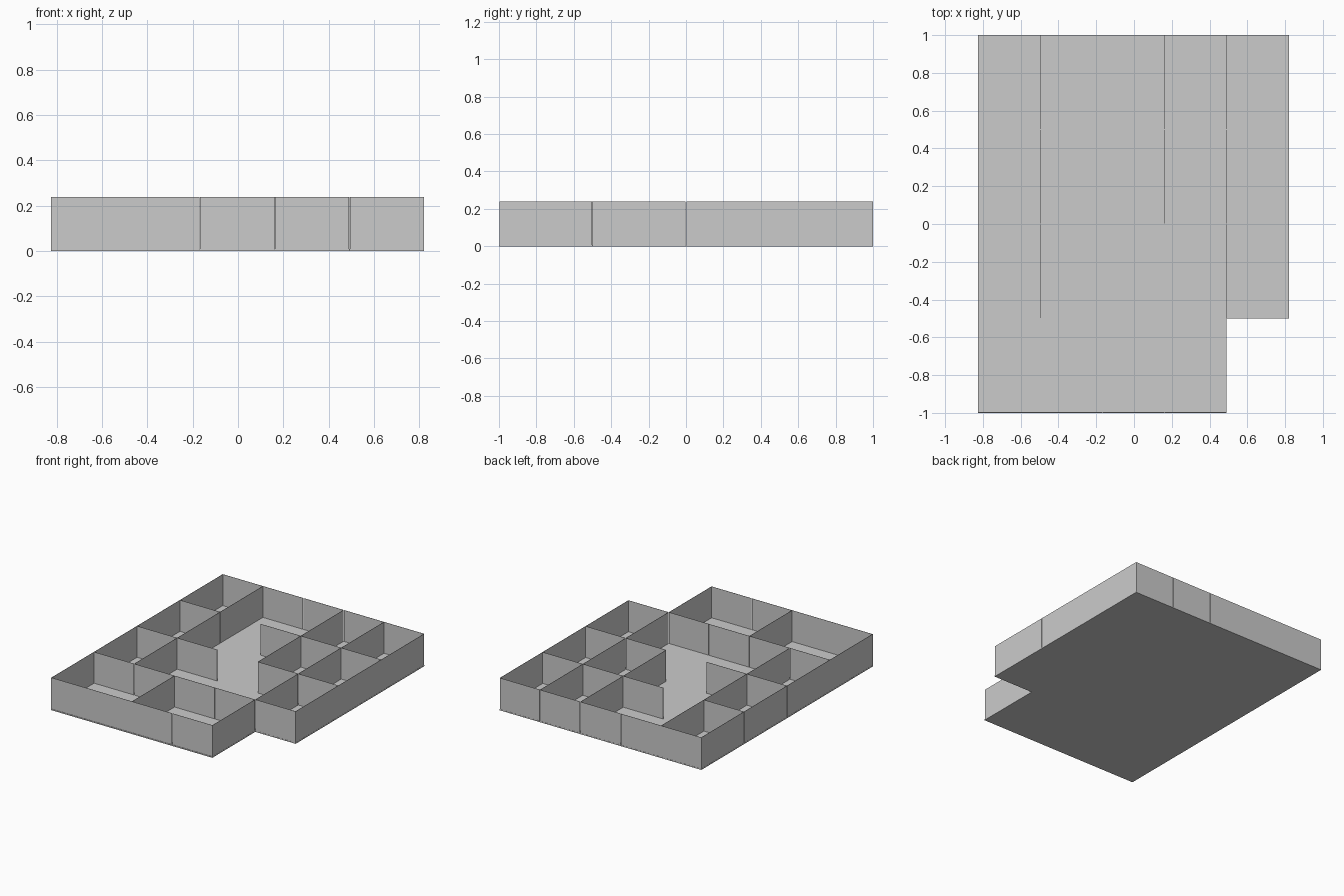
import bpy, bmesh

if "Cube" in bpy.data.objects:
    bpy.data.objects.remove(bpy.data.objects["Cube"])

X0, Y0 = -0.825, -1.0        # front left corner of the plan
CX, CY = 0.329, 0.5          # grid cell size
SLAB, TOP = 0.008, 0.238     # slab thickness, wall top
T, GAP, INSET = 0.002, 0.002, 0.004


def make_object(name, bm):
    bmesh.ops.recalc_face_normals(bm, faces=bm.faces)
    me = bpy.data.meshes.new(name)
    bm.to_mesh(me)
    bm.free()
    ob = bpy.data.objects.new(name, me)
    bpy.context.collection.objects.link(ob)
    return ob


def add_box(bm, lo, hi):
    r = bmesh.ops.create_cube(bm, size=1.0)
    for v in r["verts"]:
        v.co = [lo[k] + (v.co[k] + 0.5) * (hi[k] - lo[k]) for k in range(3)]


def add_wall(bm, axis, line, a, b, shift=0.0):
    """Thin panel on a grid line, from cell a to cell b."""
    if axis == "x":          # runs along x at row line
        y = Y0 + line * CY + shift
        add_box(bm, (X0 + a * CX + GAP, y - T / 2, SLAB), (X0 + b * CX - GAP, y + T / 2, TOP))
    else:                    # runs along y at column line
        x = X0 + line * CX + shift
        add_box(bm, (x - T / 2, Y0 + a * CY + GAP, SLAB), (x + T / 2, Y0 + b * CY - GAP, TOP))


def build_walls(name, runs):
    bm = bmesh.new()
    for run in runs:
        add_wall(bm, *run)
    return make_object(name, bm)


# floor slab with the notched front right corner
bm = bmesh.new()
plan = [(0, 0), (4, 0), (4, 1), (5, 1), (5, 4), (0, 4)]
face = bm.faces.new([bm.verts.new((min(X0 + i * CX, 0.825), Y0 + j * CY, 0)) for i, j in plan])
ext = bmesh.ops.extrude_face_region(bm, geom=[face])
for v in [g for g in ext["geom"] if isinstance(g, bmesh.types.BMVert)]:
    v.co.z = SLAB
make_object("floor_slab", bm)

# outer walls, set just inside the slab edge
s = INSET
build_walls("front_wall", [("x", 0, 0, 2, s), ("x", 0, 2, 3, s), ("x", 0, 3, 4, s)])
build_walls("notch_walls", [("y", 4, 0, 1, -T), ("x", 1, 4, 5, T)])
build_walls("right_wall", [("y", 5, 1, 2, -T), ("y", 5, 2, 4, -T)])
build_walls("back_wall", [("x", 4, 0, 2, -T), ("x", 4, 2, 3, -T),
                          ("x", 4, 3, 4, -T), ("x", 4, 4, 5, -T)])
build_walls("left_wall", [("y", 0, 0, 2, T), ("y", 0, 2, 3, T), ("y", 0, 3, 4, T)])

# partitions running left to right
build_walls("cross_partitions", [
    ("x", 1, 0, 1), ("x", 1, 1, 2), ("x", 1, 2, 3), ("x", 1, 3, 4),
    ("x", 2, 0, 1), ("x", 2, 1, 2), ("x", 2, 3, 4), ("x", 2, 4, 5),
    ("x", 3, 0, 1), ("x", 3, 2, 3), ("x", 3, 3, 4), ("x", 3, 4, 5)])

# partitions running front to back
build_walls("long_partitions", [
    ("y", 1, 1, 2), ("y", 1, 2, 3), ("y", 1, 3, 4),
    ("y", 2, 0, 1),
    ("y", 3, 2, 3), ("y", 3, 3, 4),
    ("y", 4, 1, 2), ("y", 4, 2, 3), ("y", 4, 3, 4)])
